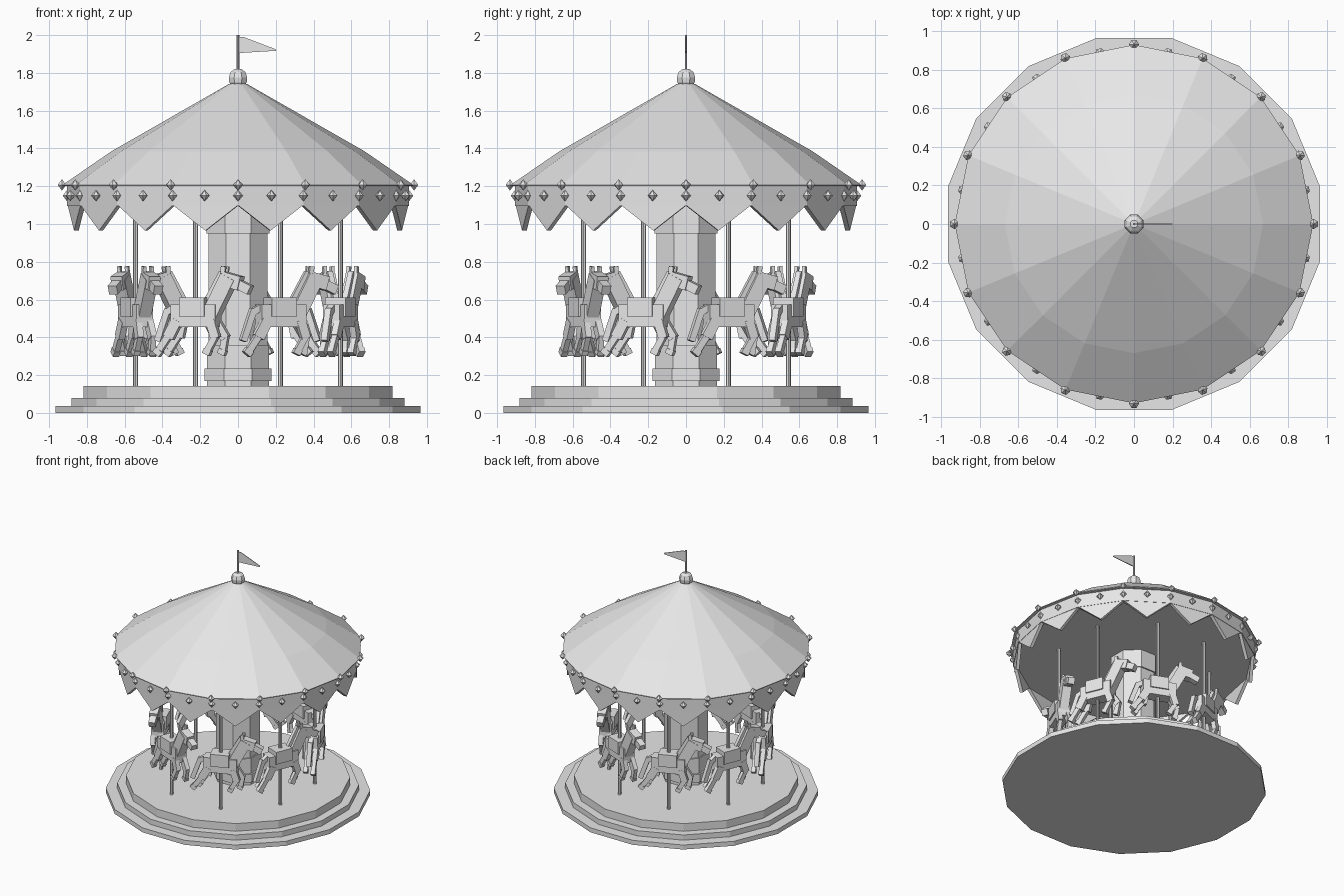
import bpy, bmesh, math
from mathutils import Matrix, Vector

if "Cube" in bpy.data.objects:
    bpy.data.objects.remove(bpy.data.objects["Cube"])

grey = bpy.data.materials.new("light_grey")
grey.diffuse_color = (0.8, 0.8, 0.8, 1)
grey.use_nodes = True
grey.node_tree.nodes["Principled BSDF"].inputs["Base Color"].default_value = grey.diffuse_color


def finish(bm, name):
    bmesh.ops.recalc_face_normals(bm, faces=bm.faces)
    me = bpy.data.meshes.new(name)
    bm.to_mesh(me)
    bm.free()
    me.materials.append(grey)
    ob = bpy.data.objects.new(name, me)
    bpy.context.collection.objects.link(ob)
    return ob


def lathe(name, profile, sides, turn=0.0):
    """Closed faceted solid from (radius, z) points, bottom to top."""
    bm = bmesh.new()
    rings = []
    for r, z in profile:
        rings.append([bm.verts.new((r * math.cos(a), r * math.sin(a), z))
                      for a in (turn + 2 * math.pi * i / sides for i in range(sides))])
    for lo, hi in zip(rings, rings[1:]):
        for i in range(sides):
            j = (i + 1) % sides
            bm.faces.new((lo[i], lo[j], hi[j], hi[i]))
    bm.faces.new(rings[0][::-1])
    bm.faces.new(rings[-1])
    return finish(bm, name)


def prism(bm, points, offset):
    """Flat polygon thickened along an offset vector."""
    a = [bm.verts.new(p) for p in points]
    b = [bm.verts.new(Vector(p) + Vector(offset)) for p in points]
    bm.faces.new(a)
    bm.faces.new(b[::-1])
    for i in range(len(a)):
        j = (i + 1) % len(a)
        bm.faces.new((a[i], b[i], b[j], a[j]))


def bar(bm, x1, z1, x2, z2, thick, width, y=0.0):
    """Box running between two points of the horse's side plane."""
    d = Vector((x2 - x1, 0, z2 - z1))
    m = (Matrix.Translation(((x1 + x2) / 2, y, (z1 + z2) / 2))
         @ Matrix.Rotation(-math.atan2(d.z, d.x), 4, 'Y')
         @ Matrix.Diagonal((d.length, width, thick, 1)))
    bmesh.ops.create_cube(bm, size=1, matrix=m)


STEP = math.pi / 8

# Stepped platform
lathe("platform", [(0.985, 0), (0.985, 0.037), (0.9, 0.037), (0.9, 0.08),
                   (0.835, 0.08), (0.835, 0.143)], 16, STEP / 2)

# Central column with base, collars and recessed shaft
lathe("column", [(0.178, 0.14), (0.178, 0.17), (0.192, 0.17), (0.192, 0.235),
                 (0.178, 0.235), (0.178, 0.36), (0.168, 0.36), (0.168, 0.95),
                 (0.18, 0.95), (0.18, 1.115)], 8, STEP)

# Canopy roof and valance band with flat ceiling
lathe("roof", [(0.93, 1.2), (0.93, 1.206), (0.67, 1.385), (0.05, 1.74), (0.01, 1.755)], 16)
lathe("valance", [(0.905, 1.095), (0.905, 1.2)], 16)

# Triangular pennants under the valance
bm = bmesh.new()
for i in range(16):
    a, b = i * STEP, (i + 1) * STEP
    m = (a + b) / 2
    p = [(0.902 * math.cos(a), 0.902 * math.sin(a), 1.1),
         (0.902 * math.cos(b), 0.902 * math.sin(b), 1.1),
         (0.885 * math.cos(m), 0.885 * math.sin(m), 0.965)]
    prism(bm, p, (-0.025 * math.cos(m), -0.025 * math.sin(m), 0))
finish(bm, "pennants")

# Lamps: upper row on the roof corners, lower row around the valance
bm = bmesh.new()
for i in range(32):
    a = i * STEP / 2
    spots = [(0.905, 1.15)] + ([(0.932, 1.207)] if i % 2 == 0 else [])
    for r, z in spots:
        for s in (1, -1):
            m = (Matrix.Translation((r * math.cos(a), r * math.sin(a), z + s * 0.015))
                 @ Matrix.Rotation(a, 4, 'Z') @ Matrix.Diagonal((1, 1, s, 1)))
            bmesh.ops.create_cone(bm, segments=6, radius1=0.026, radius2=0,
                                  depth=0.03, matrix=m)
finish(bm, "lamps")

# Finial, mast and flag
lathe("finial", [(0.03, 1.72), (0.05, 1.75), (0.053, 1.775), (0.042, 1.805), (0.02, 1.82)],
      8, STEP)
lathe("mast", [(0.007, 1.8), (0.007, 2.0)], 6)
bm = bmesh.new()
prism(bm, [(0.005, -0.003, 1.99), (0.03, -0.003, 1.99), (0.2, -0.003, 1.925),
           (0.2, -0.003, 1.917), (0.005, -0.003, 1.905)], (0, 0.006, 0))
finish(bm, "flag")

# One galloping horse built from blocks, heading +x
bm = bmesh.new()
bar(bm, -0.125, 0.515, 0.13, 0.515, 0.12, 0.095)        # body
bar(bm, -0.072, 0.56, 0.072, 0.56, 0.1, 0.115)          # saddle
bar(bm, 0.09, 0.52, 0.195, 0.72, 0.085, 0.07)           # neck
bar(bm, 0.165, 0.71, 0.26, 0.685, 0.075, 0.065)         # head
bar(bm, 0.23, 0.69, 0.315, 0.65, 0.05, 0.05)            # muzzle
bar(bm, 0.06, 0.58, 0.155, 0.745, 0.03, 0.03)           # mane
bar(bm, -0.115, 0.56, -0.165, 0.53, 0.035, 0.035)       # tail root
bar(bm, -0.155, 0.55, -0.215, 0.38, 0.035, 0.035)       # tail
for s in (1, -1):
    y, k = s * 0.032, s * 0.015
    bar(bm, 0.165, 0.73, 0.17, 0.775, 0.025, 0.018, s * 0.022)          # ear
    bar(bm, -0.09, 0.49, -0.125 + k, 0.4, 0.06, 0.035, y)               # thigh
    bar(bm, -0.12 + k, 0.415, -0.18 + k, 0.33, 0.037, 0.03, y)          # shin
    bar(bm, -0.175 + k, 0.335, -0.195 + k, 0.31, 0.045, 0.035, y)       # rear hoof
    bar(bm, 0.1, 0.49, 0.145 + k, 0.395, 0.05, 0.035, y)                # foreleg
    bar(bm, 0.145 + k, 0.41, 0.115 + 2 * k, 0.33, 0.035, 0.03, y)       # lower foreleg
    bar(bm, 0.117 + 2 * k, 0.335, 0.105 + 2 * k, 0.31, 0.042, 0.035, y)  # front hoof
horse = finish(bm, "horse")

# Eight poles with a horse on each
for i in range(8):
    a = STEP + i * math.pi / 4
    spot = (0.587 * math.cos(a), 0.587 * math.sin(a), 0)
    pole = lathe("pole", [(0.013, 0.14), (0.013, 1.11)], 8)
    pole.location = spot
    h = horse if i == 0 else horse.copy()
    if i:
        bpy.context.collection.objects.link(h)
    h.location = spot
    h.rotation_euler.z = a + math.pi / 2
